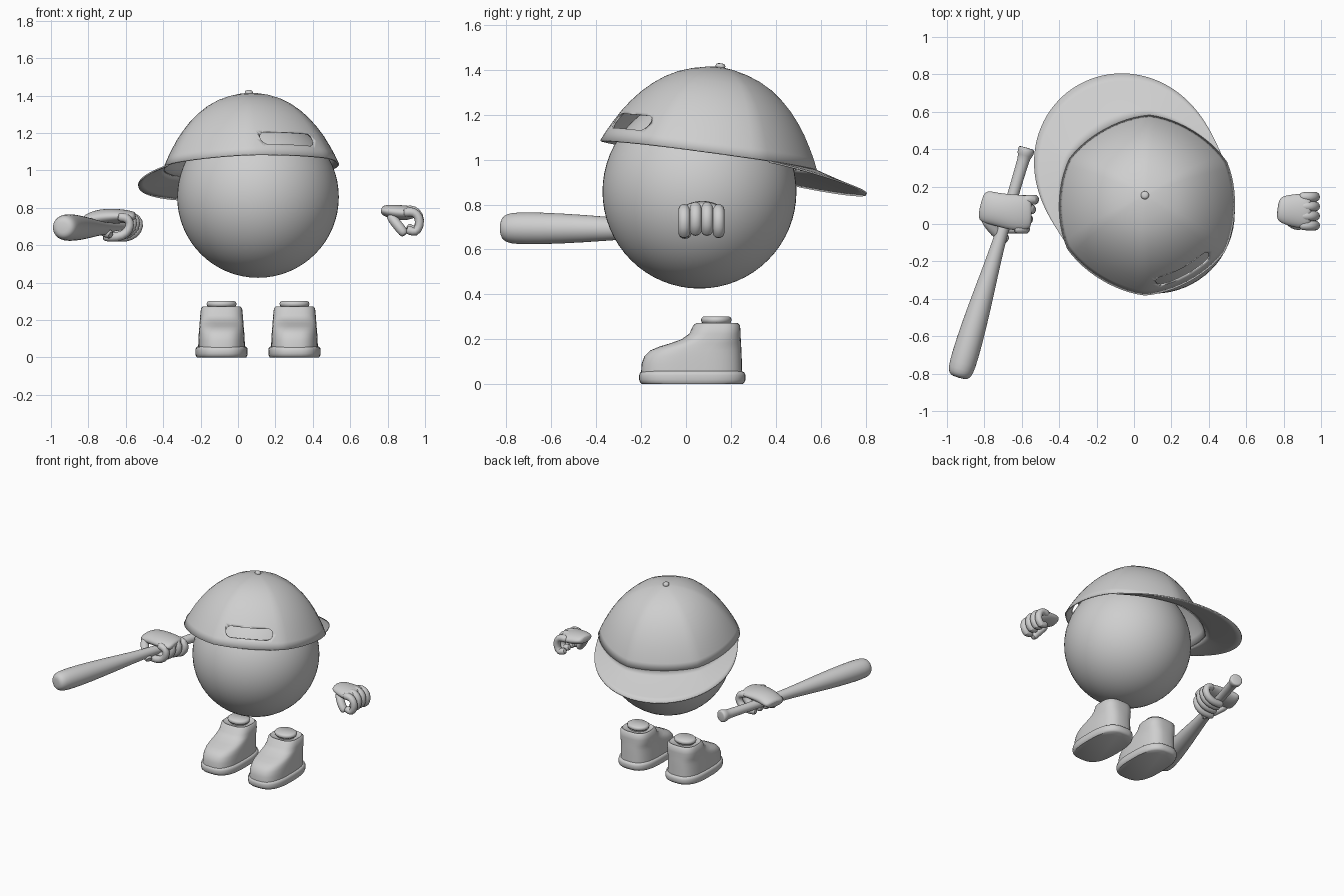
import bpy, bmesh
from math import sin, cos, pi, radians
from mathutils import Vector, Matrix

if "Cube" in bpy.data.objects:
    bpy.data.objects.remove(bpy.data.objects["Cube"])

# Single plain grey material
grey = bpy.data.materials.new("plain_grey")
grey.use_nodes = True
colour = (0.62, 0.62, 0.62, 1)
grey.diffuse_color = colour
grey.node_tree.nodes["Principled BSDF"].inputs["Base Color"].default_value = colour


def activate(ob):
    bpy.ops.object.select_all(action='DESELECT')
    ob.select_set(True)
    bpy.context.view_layer.objects.active = ob


def loft(name, rings, closed=True, caps=(True, True), angle=50, subdiv=0):
    """Skin a list of equally long rings of points."""
    bm = bmesh.new()
    rows = [[bm.verts.new(p) for p in ring] for ring in rings]
    n = len(rows[0])
    for a, b in zip(rows, rows[1:]):
        for i in range(n if closed else n - 1):
            j = (i + 1) % n
            bm.faces.new((a[i], a[j], b[j], b[i]))
    for row, cap in zip((rows[0], rows[-1]), caps):
        if cap:
            bm.faces.new(row)
    bmesh.ops.recalc_face_normals(bm, faces=bm.faces)
    mesh = bpy.data.meshes.new(name)
    bm.to_mesh(mesh)
    bm.free()
    ob = bpy.data.objects.new(name, mesh)
    bpy.context.collection.objects.link(ob)
    mesh.materials.append(grey)
    activate(ob)
    bpy.ops.object.shade_smooth_by_angle(angle=radians(angle))
    if subdiv:
        ob.modifiers.new("smooth", 'SUBSURF').levels = subdiv
        ob.modifiers["smooth"].render_levels = subdiv
    return ob


def oval(cx, cy, z, rx, ry, power=2.0, n=40):
    """Horizontal superellipse ring."""
    def s(v):
        return (1 if v >= 0 else -1) * abs(v) ** (2 / power)
    return [Vector((cx + rx * s(cos(2 * pi * i / n)), cy + ry * s(sin(2 * pi * i / n)), z))
            for i in range(n)]


def tube(name, path, ref=Vector((0, 1, 0)), n=12, subdiv=1, rounded=True):
    """Sweep an ellipse along (point, radius along ref, other radius) stations."""
    pts = [Vector(p) for p, _, _ in path]
    stations = []
    for i, (_, ra, rb) in enumerate(path):
        t = (pts[min(i + 1, len(pts) - 1)] - pts[max(i - 1, 0)]).normalized()
        stations.append((pts[i], t, ra, rb))
    if rounded:
        p, t, ra, rb = stations[0]
        stations.insert(0, (p - t * min(ra, rb) * 0.6, t, ra * 0.7, rb * 0.7))
        p, t, ra, rb = stations[-1]
        stations.append((p + t * min(ra, rb) * 0.6, t, ra * 0.7, rb * 0.7))
    rings = []
    for p, t, ra, rb in stations:
        u = (ref - t * ref.dot(t)).normalized()
        v = t.cross(u)
        rings.append([p + u * ra * cos(2 * pi * k / n) + v * rb * sin(2 * pi * k / n)
                      for k in range(n)])
    return loft(name, rings, subdiv=subdiv)


# Head
bpy.ops.mesh.primitive_uv_sphere_add(segments=64, ring_count=32, radius=0.432,
                                     location=(0.107, 0.06, 0.858))
head = bpy.context.object
head.name = "head"
head.data.materials.append(grey)
bpy.ops.object.shade_smooth()

# Cap frame: tilted rim plane, local x points along the brim
normal = Vector((-0.03, 0.135, 1)).normalized()
forward = Vector((cos(radians(118.5)), sin(radians(118.5)), 0))
forward = (forward - normal * forward.dot(normal)).normalized()
side = normal.cross(forward)
cap_frame = Matrix.Translation((0.07, 0.10, 1.02)) @ Matrix((forward, side, normal)).transposed().to_4x4()


def panel(angle, r):
    """Radius with creases along the six seams."""
    return r * (1.015 - 0.035 * abs(cos(3 * angle)))


def finish_shell(ob):
    ob.matrix_world = cap_frame
    shell = ob.modifiers.new("thickness", 'SOLIDIFY')
    shell.thickness = 0.008


# Cap dome
profile = [(0.012, 0.396), (0.06, 0.39), (0.12, 0.376), (0.18, 0.354), (0.235, 0.324), (0.285, 0.286),
           (0.33, 0.243), (0.37, 0.195), (0.405, 0.145), (0.435, 0.093), (0.46, 0.045), (0.48, 0)]
steps = 72
dome = loft("cap_dome", [[(panel(a, r) * cos(a), panel(a, r) * sin(a), h)
                          for a in (2 * pi * i / steps for i in range(steps))]
                         for r, h in profile], caps=(True, False))
finish_shell(dome)

# Oval opening opposite the brim
def slot(x):
    ring = []
    for i in range(24):
        a = 2 * pi * i / 24
        ring.append((x, 0.125 * (1 if cos(a) > 0 else -1) + 0.035 * cos(a), 0.095 + 0.035 * sin(a)))
    return ring


cutter = loft("slot_cutter", [slot(-0.2), slot(-0.6)])
cutter.matrix_world = cap_frame
cutter.hide_render = True
bpy.context.view_layer.update()
cut = dome.modifiers.new("slot", 'BOOLEAN')
cut.object = cutter
cut.operation = 'DIFFERENCE'
cut.solver = 'EXACT'
activate(dome)
for m in ("thickness", "slot"):
    bpy.ops.object.modifier_apply(modifier=m)
bpy.data.objects.remove(cutter)

# Cap brim, drooping outward from the rim
brim_rings = []
for k in range(7):
    t = k / 6
    ring = []
    for i in range(-40, 41):
        a = radians(i * 2.1)
        extra = 0.28 * cos(a) ** 1.8 * t
        r = panel(a, 0.478) * (1 - t) + 0.478 * t + extra
        ring.append((r * cos(a), r * sin(a), -0.30 * extra + 0.03 * extra * t))
    brim_rings.append(ring)
finish_shell(loft("cap_brim", brim_rings, closed=False, caps=(False, False)))

# Cap button
button = loft("cap_button", [oval(0, 0, z, r, r, n=16) for z, r in
                             ((0.385, 0.02), (0.402, 0.022), (0.41, 0.018), (0.413, 0.008))])
button.matrix_world = cap_frame

# Shoes: sole, upper and ankle
sole_profile = [(0, 0.94), (0.008, 0.98), (0.02, 1), (0.04, 1), (0.052, 0.98), (0.058, 0.93)]
upper_profile = [(0.05, -0.2, 0.25, 0.125), (0.09, -0.198, 0.249, 0.124), (0.125, -0.185, 0.248, 0.122),
                 (0.15, -0.16, 0.247, 0.12), (0.167, -0.12, 0.246, 0.118), (0.182, -0.07, 0.245, 0.117),
                 (0.2, -0.02, 0.244, 0.116), (0.225, 0.015, 0.243, 0.114), (0.262, 0.032, 0.241, 0.11),
                 (0.272, 0.045, 0.23, 0.1), (0.262, 0.06, 0.215, 0.085)]
ankle_profile = [(0.24, 0.8), (0.268, 0.8), (0.275, 0.95), (0.285, 1), (0.295, 0.97), (0.302, 0.85)]
for label, cx in (("right", -0.088), ("left", 0.302)):
    loft(label + "_sole", [oval(cx, 0.028, z, 0.14 * s, 0.237 * s, 2.8) for z, s in sole_profile])
    loft(label + "_shoe_upper", [oval(cx, (f + b) / 2, z, w, (b - f) / 2, 2.9)
                                 for z, f, b, w in upper_profile], angle=60)
    loft(label + "_ankle", [oval(cx, 0.135, z, 0.08 * s, 0.068 * s) for z, s in ankle_profile])

# Bat
bat_start, bat_end = Vector((-0.938, -0.822, 0.695)), Vector((-0.572, 0.408, 0.688))
bat_profile = [(0, 0.03), (0.006, 0.05), (0.02, 0.064), (0.05, 0.072), (0.15, 0.072), (0.3, 0.062),
               (0.45, 0.047), (0.6, 0.034), (0.75, 0.03), (0.93, 0.032), (0.96, 0.034),
               (0.972, 0.044), (0.995, 0.045), (1, 0.038)]
tube("bat", [(bat_start.lerp(bat_end, f), r, r) for f, r in bat_profile],
     ref=Vector((0, 0, 1)), n=24, rounded=False)


# Hands: palm, four curled fingers and a thumb
def hand(label, palm, finger, first_y, step, slant, thumb):
    tube(label + "_palm", [((x, y, z), a, b) for x, y, z, a, b in palm], n=16, subdiv=2)
    for i in range(4):
        y = first_y + step * i
        lift = 0.006 if i in (1, 2) else -0.004
        tube(f"{label}_finger_{i + 1}", [((x + slant * (y - 0.06), y, z + lift), 0.027, 0.027)
                                         for x, z in finger])
    tube(label + "_thumb", [(p, 0.031, 0.028) for p in thumb])


hand("left",
     [(0.785, 0.08, 0.785, 0.07, 0.03), (0.82, 0.075, 0.78, 0.082, 0.038),
      (0.88, 0.07, 0.772, 0.095, 0.043), (0.93, 0.07, 0.775, 0.095, 0.035)],
     [(0.9, 0.78), (0.94, 0.784), (0.97, 0.755), (0.972, 0.705), (0.95, 0.67), (0.915, 0.685)],
     -0.008, 0.051, 0,
     [(0.82, 0.03, 0.75), (0.855, 0.0, 0.705), (0.885, -0.005, 0.668)])
hand("right",
     [(-0.8, 0.095, 0.735, 0.09, 0.036), (-0.74, 0.08, 0.75, 0.088, 0.045),
      (-0.64, 0.06, 0.757, 0.1, 0.04), (-0.565, 0.06, 0.752, 0.095, 0.032)],
     [(-0.6, 0.755), (-0.56, 0.748), (-0.546, 0.71), (-0.57, 0.665), (-0.62, 0.645), (-0.68, 0.65)],
     0.13, -0.052, 0.309,
     [(-0.79, 0.02, 0.725), (-0.745, -0.04, 0.69), (-0.69, -0.08, 0.66)])
